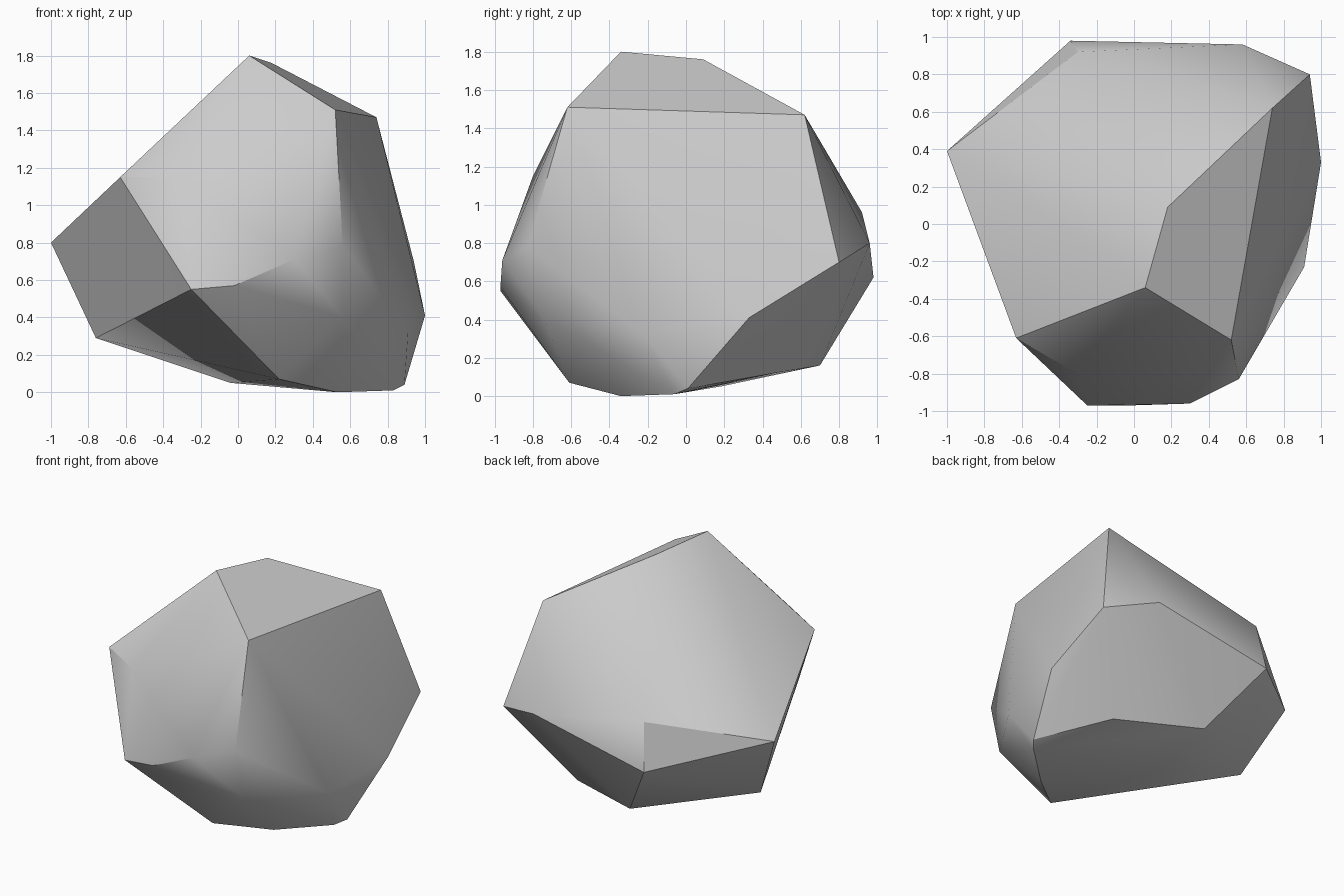
import bpy
import bmesh
import math
from mathutils import Vector

# Remove the default object only
default_cube = bpy.data.objects.get("Cube")
if default_cube:
    bpy.data.objects.remove(default_cube, do_unlink=True)


def make_material(name, colour):
    """Plain flat material, the same in the viewport and in a render."""
    material = bpy.data.materials.new(name)
    material.use_nodes = True
    material.diffuse_color = colour
    shader = material.node_tree.nodes["Principled BSDF"]
    shader.inputs["Base Color"].default_value = colour
    shader.inputs["Roughness"].default_value = 0.8
    return material


# Corners of the boulder, grouped by the side they belong to
corners = {
    "crown": [(.06, -.34, 1.8), (.18, .09, 1.76), (.52, -.62, 1.51), (.74, .62, 1.47)],
    "front": [(-.63, -.61, 1.15), (-.31, -.8, 1.15), (-.25, -.97, .55),
              (-.02, -.97, .57), (.3, -.96, .71), (.56, -.83, .78), (.56, -.74, .4)],
    "left flank": [(.94, .8, .7), (1, .33, .41), (.91, -.23, .33)],
    "right flank": [(-1, .39, .8), (-.76, .21, .29)],
    "back": [(-.34, .98, .62), (-.3, .92, .96), (.58, .96, .8)],
    "base": [(.89, .01, .04), (.83, -.06, .01), (.53, -.34, 0), (.22, -.61, .07),
             (-.04, .18, .05), (-.03, .7, .16), (.57, .46, .12)],
}


def make_boulder(name, groups, material):
    """Wrap the corners in a convex skin, smooth except at the hard ridges."""
    bm = bmesh.new()
    for points in groups.values():
        for point in points:
            bm.verts.new(Vector(point))

    hull = bmesh.ops.convex_hull(bm, input=bm.verts[:])
    unused = {item for item in hull["geom_interior"] + hull["geom_unused"]
              if isinstance(item, bmesh.types.BMVert)}
    bmesh.ops.delete(bm, geom=list(unused), context="VERTS")
    bmesh.ops.recalc_face_normals(bm, faces=bm.faces[:])

    mesh = bpy.data.meshes.new(name)
    bm.to_mesh(mesh)
    bm.free()
    mesh.materials.append(material)

    boulder = bpy.data.objects.new(name, mesh)
    bpy.context.collection.objects.link(boulder)
    bpy.ops.object.select_all(action="DESELECT")
    boulder.select_set(True)
    bpy.context.view_layer.objects.active = boulder
    bpy.ops.object.shade_smooth_by_angle(angle=math.radians(30))
    return boulder


# One faceted grey boulder
stone_grey = make_material("stone grey", (.6, .6, .6, 1))
make_boulder("boulder", corners, stone_grey)
